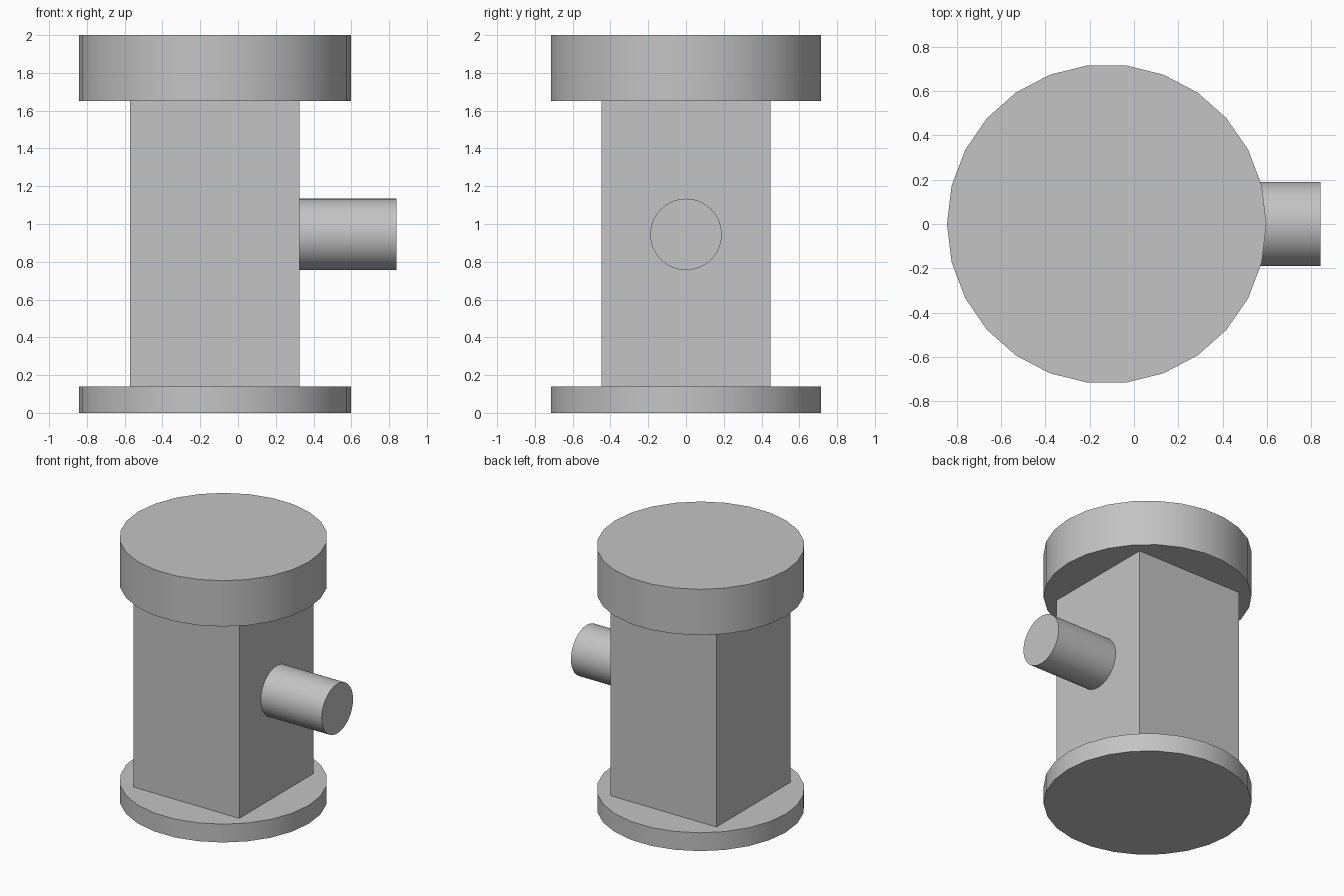
import bpy
from math import pi, radians

cube = bpy.data.objects.get("Cube")
if cube:
    bpy.data.objects.remove(cube, do_unlink=True)

# Single plain grey material
grey = bpy.data.materials.new("plain grey")
grey.use_nodes = True
colour = (0.55, 0.55, 0.55, 1)
grey.diffuse_color = colour
grey.node_tree.nodes["Principled BSDF"].inputs["Base Color"].default_value = colour

AXIS_X = -0.123          # vertical axis of the body
BASE_TOP, CAP_BOTTOM, TOP = 0.14, 1.65, 2.0
BODY_WIDTH = 0.896
PIPE_END = 0.84


def finish(name):
    obj = bpy.context.object
    obj.name = name
    obj.data.materials.append(grey)
    bpy.ops.object.transform_apply(location=False, rotation=True, scale=True)
    return obj


def flange(name, bottom, top):
    """Upright 26-sided disc with a corner pointing along x."""
    bpy.ops.mesh.primitive_cylinder_add(
        vertices=26, radius=0.72, depth=top - bottom,
        location=(AXIS_X, 0, (bottom + top) / 2), rotation=(0, 0, pi / 2))
    finish(name)
    bpy.ops.object.shade_smooth_by_angle(angle=radians(30))


# Round base and cap
flange("base_flange", 0, BASE_TOP)
flange("top_cap", CAP_BOTTOM, TOP)

# Square body between them
bpy.ops.mesh.primitive_cube_add(size=1, location=(AXIS_X, 0, (BASE_TOP + CAP_BOTTOM) / 2))
bpy.context.object.scale = (BODY_WIDTH, BODY_WIDTH, CAP_BOTTOM - BASE_TOP)
finish("square_body")

# Side pipe on the left face
pipe_start = AXIS_X + BODY_WIDTH / 2
bpy.ops.mesh.primitive_cylinder_add(
    vertices=64, radius=0.189, depth=PIPE_END - pipe_start,
    location=((pipe_start + PIPE_END) / 2, 0, 0.945), rotation=(0, pi / 2, 0))
finish("side_pipe")
bpy.ops.object.shade_smooth_by_angle(angle=radians(30))
